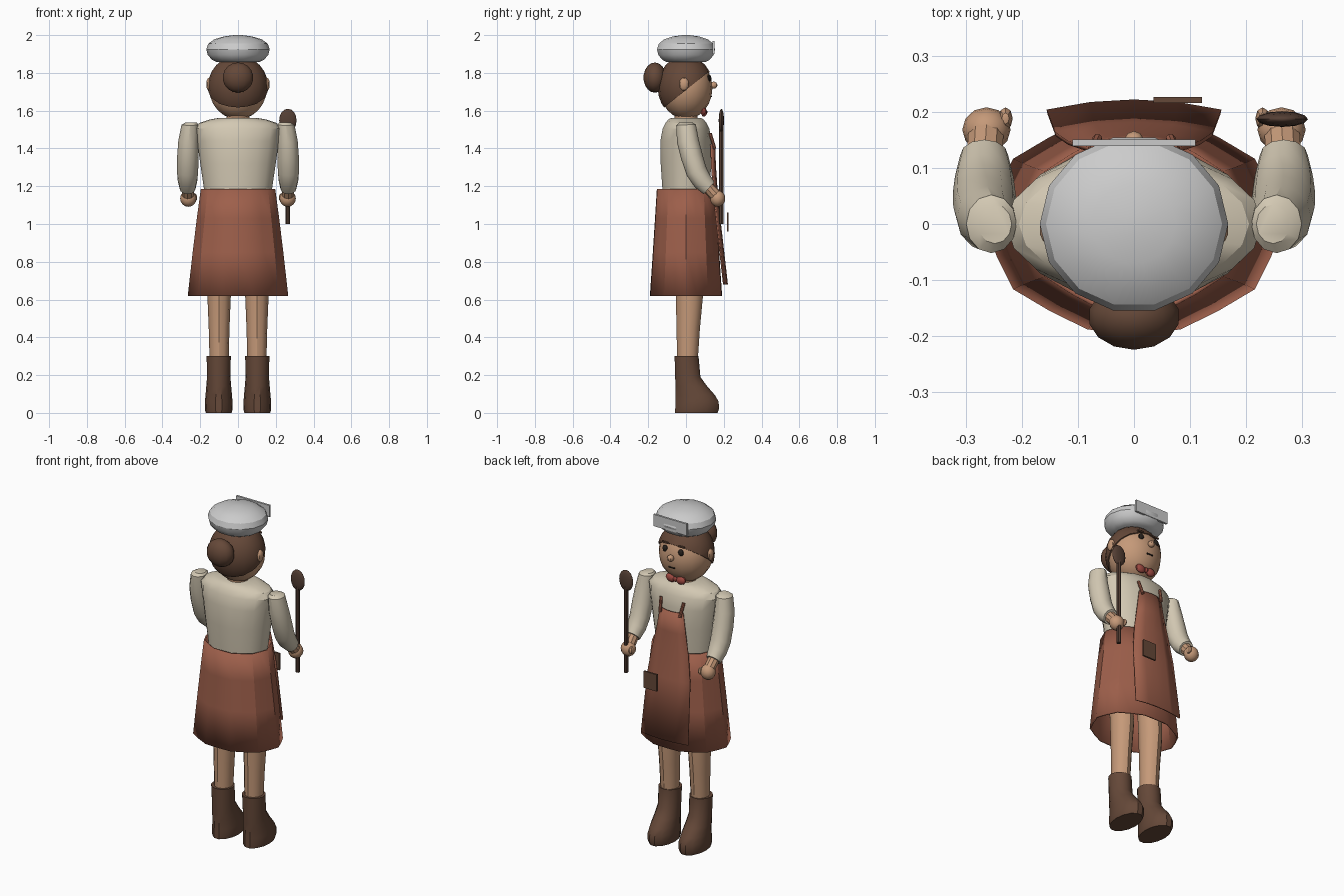
import bpy, bmesh, math
from mathutils import Vector, Matrix

if "Cube" in bpy.data.objects:
    bpy.data.objects.remove(bpy.data.objects["Cube"])


def mat(name, c):
    m = bpy.data.materials.new(name)
    m.diffuse_color = (*c, 1)
    m.use_nodes = True
    m.node_tree.nodes["Principled BSDF"].inputs["Base Color"].default_value = m.diffuse_color
    return m


SKIN = mat("skin", (.56, .32, .19))
SHIRT = mat("cream", (.65, .58, .45))
RUST = mat("rust", (.34, .115, .07))
BROWN = mat("brown", (.13, .065, .04))
WOOD = mat("dark_wood", (.09, .05, .035))
DARK = mat("dark", (.02, .015, .012))
RED = mat("red", (.36, .07, .055))
WHITE = mat("white", (.8, .8, .8))


def finish(name, bm, m):
    bmesh.ops.recalc_face_normals(bm, faces=bm.faces)
    me = bpy.data.meshes.new(name)
    bm.to_mesh(me)
    bm.free()
    ob = bpy.data.objects.new(name, me)
    bpy.context.collection.objects.link(ob)
    if m:
        me.materials.append(m)
    return ob


def loft(name, rings, m, n=14, caps=True, wave=0):
    """Rings are (x, y, z, rx, ry, tilt about x)."""
    bm = bmesh.new()
    rows = []
    for x, y, z, rx, ry, t in rings:
        row = []
        for i in range(n):
            a = 2 * math.pi * i / n
            k = 1 - wave * (i % 2)
            p = Matrix.Rotation(t, 3, 'X') @ Vector((rx * k * math.cos(a), ry * k * math.sin(a), 0))
            row.append(bm.verts.new(p + Vector((x, y, z))))
        rows.append(row)
    for a, b in zip(rows, rows[1:]):
        for i in range(n):
            j = (i + 1) % n
            bm.faces.new((a[i], a[j], b[j], b[i]))
    if caps:
        bm.faces.new(rows[0])
        bm.faces.new(rows[-1])
    return finish(name, bm, m)


def ball(name, c, r, m, u=14, v=9, rot=(0, 0, 0)):
    bm = bmesh.new()
    bmesh.ops.create_uvsphere(bm, u_segments=u, v_segments=v, radius=1)
    bmesh.ops.scale(bm, vec=r, verts=bm.verts)
    for axis, ang in zip('XYZ', rot):
        bmesh.ops.rotate(bm, matrix=Matrix.Rotation(ang, 3, axis), verts=bm.verts)
    bmesh.ops.translate(bm, vec=c, verts=bm.verts)
    return finish(name, bm, m)


def box(name, c, size, m):
    bm = bmesh.new()
    bmesh.ops.create_cube(bm, size=1)
    bmesh.ops.scale(bm, vec=size, verts=bm.verts)
    bmesh.ops.translate(bm, vec=c, verts=bm.verts)
    return finish(name, bm, m)


def rod(name, a, b, r, m, n=8):
    a, b = Vector(a), Vector(b)
    bm = bmesh.new()
    bmesh.ops.create_cone(bm, cap_ends=True, segments=n, radius1=r, radius2=r, depth=(b - a).length)
    q = (b - a).to_track_quat('Z', 'Y').to_matrix().to_4x4()
    bm.transform(Matrix.Translation((a + b) / 2) @ q)
    return finish(name, bm, m)


# head, neck and face (the figure looks toward +y)
ball("head", (0, 0, 1.72), (.153, .14, .165), SKIN, 16, 12)
rod("neck", (0, 0, 1.5), (0, 0, 1.62), .06, SKIN, 12)
ball("nose", (0, .146, 1.735), (.019, .02, .019), SKIN, 10, 7)
box("mouth", (0, .134, 1.675), (.04, .008, .006), DARK)
for s in (1, -1):
    ball("ear", (s * .153, -.01, 1.74), (.016, .026, .035), SKIN, 10, 7)
    ball("eye", (s * .052, .122, 1.772), (.017, .012, .019), DARK, 10, 7)
    box("eyebrow", (s * .053, .119, 1.806), (.04, .01, .008), BROWN)

# hair cap, cut along the slanted hairline
hair = ball("hair", (0, -.003, 1.723), (.161, .147, .169), BROWN, 16, 12)
bm = bmesh.new()
bm.from_mesh(hair.data)
cut = bmesh.ops.bisect_plane(bm, geom=bm.verts[:] + bm.edges[:] + bm.faces[:],
                             plane_co=(0, -.125, 1.61), plane_no=(0, -.215, .27), clear_inner=True)
bmesh.ops.contextual_create(bm, geom=[e for e in cut['geom_cut'] if isinstance(e, bmesh.types.BMEdge)])
bm.to_mesh(hair.data)
bm.free()
ball("hair_bun", (0, -.165, 1.775), (.083, .06, .08), BROWN)

# cap with front plate
loft("cap", [(0, 0, z, r, r * .94, 0) for z, r in
             ((1.858, .115), (1.87, .138), (1.895, .16), (1.925, .168), (1.955, .157),
              (1.978, .125), (1.993, .075), (2.0, .02))], WHITE, 14)
box("cap_plate", (0, .145, 1.935), (.22, .012, .07), WHITE)

# bow tie
for s in (1, -1):
    ball("bow_loop", (s * .034, .095, 1.592), (.032, .016, .024), RED, 10, 7, (0, s * -.2, 0))
ball("bow_knot", (0, .1, 1.592), (.014, .014, .014), RED, 8, 6)

# shirt body
loft("shirt", [(0, 0, z, rx, ry, 0) for z, rx, ry in
               ((1.08, .17, .12), (1.185, .18, .127), (1.32, .2, .136), (1.44, .217, .138),
                (1.505, .228, .125), (1.535, .205, .11), (1.553, .15, .095), (1.562, .1, .08))], SHIRT, 18)

# skirt with soft pleats
skirt = loft("skirt", [(0, 0, z, rx, ry, 0) for z, rx, ry in
                       ((1.185, .197, .16), (1.03, .218, .17), (.85, .24, .182), (.62, .266, .198))],
             RUST, 20, False, .035)
skirt.modifiers.new("thickness", 'SOLIDIFY').thickness = .008

# apron sheet, curved around the front
bm = bmesh.new()
rows = []
for z, hw, y in ((1.42, .075, .15), (1.3, .095, .155), (1.185, .118, .163), (1.03, .14, .178), (.68, .155, .218)):
    rows.append([bm.verts.new((hw * u, y - .018 * u * u, z)) for u in (-1, -.5, 0, .5, 1)])
for a, b in zip(rows, rows[1:]):
    for i in range(4):
        bm.faces.new((a[i], a[i + 1], b[i + 1], b[i]))
apron = finish("apron", bm, RUST)
mod = apron.modifiers.new("thickness", 'SOLIDIFY')
mod.thickness, mod.offset = .008, 0
box("apron_pocket", (.078, .221, 1.01), (.086, .01, .1), BROWN)

for s in (1, -1):
    rod("apron_strap", (s * .065, .152, 1.4), (s * .075, .128, 1.48), .009, RUST)

    # sleeve and cuff
    loft("sleeve", [(s * x, y, z, rx, ry, t) for x, y, z, rx, ry, t in
                    ((.248, 0, 1.537, .03, .035, 0), (.254, 0, 1.525, .045, .052, .05),
                     (.262, .01, 1.44, .054, .058, .15), (.265, .03, 1.36, .057, .058, .25),
                     (.267, .055, 1.28, .056, .056, .45), (.267, .085, 1.23, .052, .052, .7),
                     (.267, .122, 1.19, .043, .043, .85))], SHIRT, 12)

    # wrist, fist and thumb
    rod("wrist", (s * .267, .11, 1.2), (s * .264, .16, 1.148), .033, SKIN, 10)
    ball("fist", (s * .263, .168, 1.135), (.043, .04, .044), SKIN, 12, 8)
    ball("thumb", (s * .229, .188, 1.14), (.013, .02, .022), SKIN, 8, 6)

    # leg
    loft("leg", [(s * .1, y, z, rx, ry, 0) for z, y, rx, ry in
                 ((.26, .007, .05, .054), (.45, .012, .055, .062), (.62, .018, .062, .072),
                  (.85, .01, .065, .075))], SKIN, 12)

    # boot
    loft("boot", [(s * x, (b + f) / 2, z, rx, (f - b) / 2, 0) for z, x, rx, b, f in
                  ((0, .102, .068, -.06, .17), (.02, .102, .074, -.06, .177), (.06, .102, .073, -.058, .176),
                   (.095, .102, .07, -.057, .155), (.14, .102, .066, -.058, .115), (.19, .102, .062, -.059, .078),
                   (.3, .102, .064, -.062, .068))], BROWN, 14)

# spoon held in the right-side hand
rod("spoon_handle", (.264, .187, 1.0), (.264, .187, 1.53), .012, WOOD)
ball("spoon_bowl", (.264, .187, 1.548), (.046, .014, .062), WOOD, 12, 8)

# smooth shading with sharp edges kept
bpy.ops.object.select_all(action='SELECT')
bpy.context.view_layer.objects.active = apron
bpy.ops.object.shade_smooth_by_angle(angle=math.radians(32))
